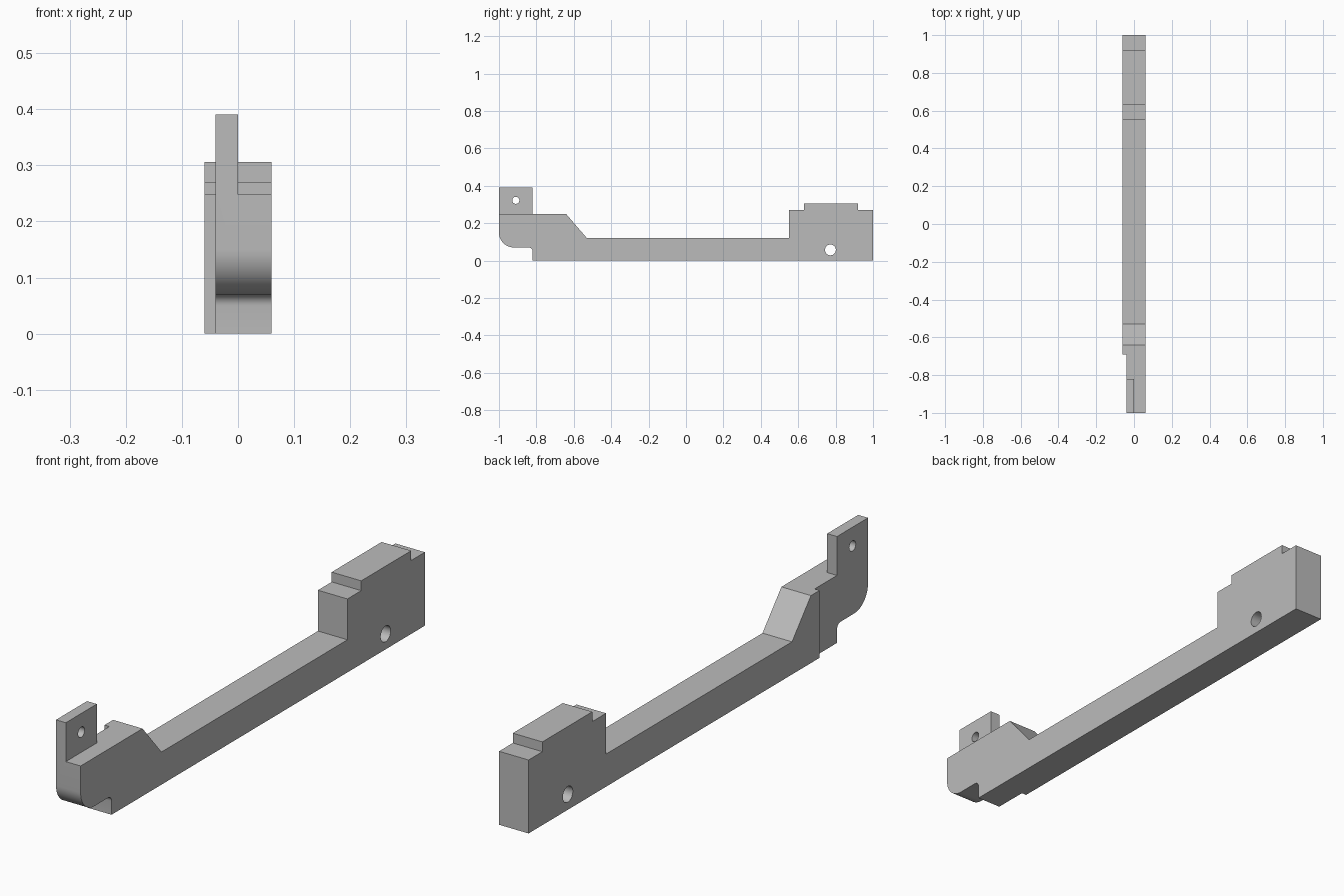
import bpy, bmesh, math
from mathutils import Matrix

default_cube = bpy.data.objects.get("Cube")
if default_cube:
    bpy.data.objects.remove(default_cube, do_unlink=True)

grey = bpy.data.materials.new("plain grey")
grey.use_nodes = True
colour = (0.5, 0.5, 0.5, 1)
grey.diffuse_color = colour
grey.node_tree.nodes["Principled BSDF"].inputs["Base Color"].default_value = colour

HALF = 0.06       # half of the bar width
THIN = -0.04      # right side of the thinned front end
SHELF = 0.248     # top of the front end
TAB_BACK = -0.82


def make_object(name, bm):
    bmesh.ops.recalc_face_normals(bm, faces=bm.faces)
    mesh = bpy.data.meshes.new(name)
    bm.to_mesh(mesh)
    bm.free()
    mesh.materials.append(grey)
    obj = bpy.data.objects.new(name, mesh)
    bpy.context.collection.objects.link(obj)
    return obj


def arc(y, z, radius, start, end, steps):
    angles = [math.radians(start + (end - start) * i / steps) for i in range(steps + 1)]
    return [(y + radius * math.cos(a), z + radius * math.sin(a)) for a in angles]


def extrude_profile(name, points, x0, x1):
    bm = bmesh.new()
    face = bm.faces.new([bm.verts.new((x0, y, z)) for y, z in points])
    moved = bmesh.ops.extrude_face_region(bm, geom=[face])["geom"]
    verts = [v for v in moved if isinstance(v, bmesh.types.BMVert)]
    bmesh.ops.translate(bm, vec=(x1 - x0, 0, 0), verts=verts)
    return make_object(name, bm)


def box(name, x0, x1, y0, y1, z0, z1):
    return extrude_profile(name, [(y0, z0), (y1, z0), (y1, z1), (y0, z1)], x0, x1)


def pin(name, y, z, radius):
    bm = bmesh.new()
    bmesh.ops.create_cone(
        bm, cap_ends=True, segments=32, radius1=radius, radius2=radius, depth=1,
        matrix=Matrix.Translation((0, y, z)) @ Matrix.Rotation(math.pi / 2, 4, "Y"))
    return make_object(name, bm)


# Side profile: rounded front toe, heel fillet, stepped rear block, bar, ramp, tab
profile = arc(-0.92, 0.15, 0.08, 180, 270, 14)
profile += arc(-0.84, 0.05, 0.02, 90, 0, 6)
profile += [(TAB_BACK, 0), (1, 0), (1, 0.27), (0.92, 0.27), (0.92, 0.306),
            (0.63, 0.306), (0.63, 0.27), (0.55, 0.27), (0.55, 0.12),
            (-0.53, 0.12), (-0.64, SHELF), (TAB_BACK, SHELF),
            (TAB_BACK, 0.391), (-1, 0.391)]
bracket = extrude_profile("bracket_bar", profile, -HALF, HALF)

# Thinned front end, tab relief and the two cross holes
cutters = [
    box("side_relief_cutter", -0.2, THIN, -1.2, -0.69, -0.2, 0.6),
    box("tab_relief_cutter", 0, 0.2, -1.2, TAB_BACK + 0.01, SHELF, 0.6),
    pin("tab_hole_cutter", -0.91, 0.322, 0.019),
    pin("rear_hole_cutter", 0.772, 0.057, 0.029),
]
for cutter in cutters:
    cutter.hide_render = True
    cut = bracket.modifiers.new(cutter.name, "BOOLEAN")
    cut.operation = "DIFFERENCE"
    cut.solver = "EXACT"
    cut.object = cutter

# Bake the cuts and remove the cutters
bpy.context.view_layer.update()
evaluated = bracket.evaluated_get(bpy.context.evaluated_depsgraph_get())
finished = bpy.data.meshes.new_from_object(evaluated)
bracket.modifiers.clear()
bracket.data = finished
for cutter in cutters:
    bpy.data.objects.remove(cutter, do_unlink=True)

bpy.ops.object.select_all(action="DESELECT")
bracket.select_set(True)
bpy.context.view_layer.objects.active = bracket
bpy.ops.object.shade_smooth_by_angle(angle=math.radians(30))
